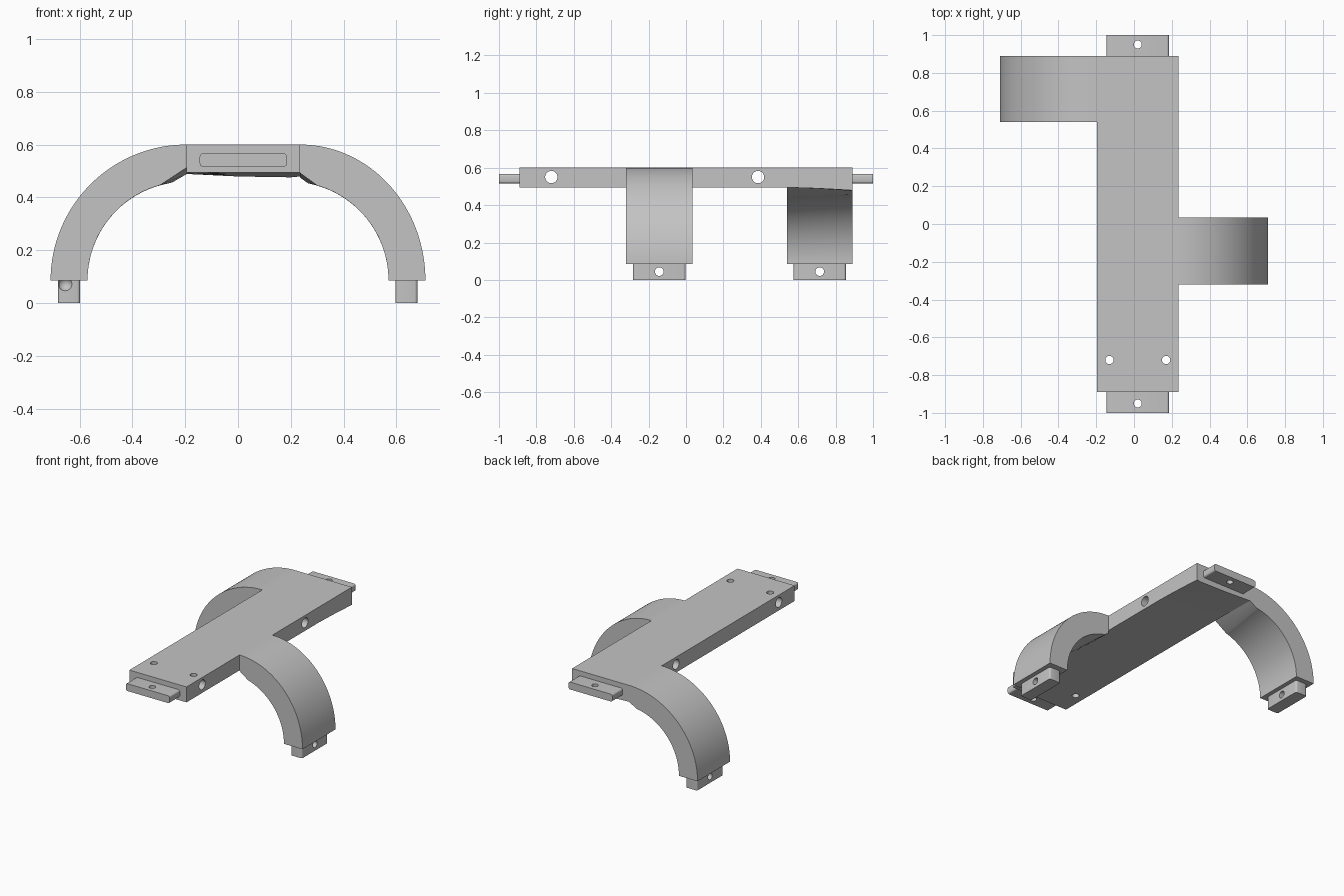
import bpy
import bmesh
import math
from mathutils import Matrix, Vector

cube = bpy.data.objects.get("Cube")
if cube:
    bpy.data.objects.remove(cube, do_unlink=True)

grey = bpy.data.materials.new("plain_grey")
grey.use_nodes = True
grey.diffuse_color = (0.55, 0.55, 0.55, 1)
grey.node_tree.nodes["Principled BSDF"].inputs["Base Color"].default_value = (0.55, 0.55, 0.55, 1)

LEFT, RIGHT = -0.195, 0.235      # side faces of the spine
TOP, UNDER = 0.6, 0.495
END = 0.89


def finish(name, bm):
    bmesh.ops.recalc_face_normals(bm, faces=bm.faces)
    mesh = bpy.data.meshes.new(name)
    bm.to_mesh(mesh)
    bm.free()
    obj = bpy.data.objects.new(name, mesh)
    bpy.context.collection.objects.link(obj)
    mesh.materials.append(grey)
    return obj


def box(name, low, high, round_axis=None, radius=0.012):
    """Box between two corners, with edges along one axis rounded."""
    low, high = Vector(low), Vector(high)
    bm = bmesh.new()
    size = Matrix.Diagonal((*(high - low), 1))
    bmesh.ops.create_cube(bm, size=1, matrix=Matrix.Translation((low + high) / 2) @ size)
    if round_axis is not None:
        edges = [e for e in bm.edges
                 if abs((e.verts[0].co - e.verts[1].co)[round_axis]) > 0.001]
        bmesh.ops.bevel(bm, geom=edges, offset=radius, segments=4, profile=0.5, affect='EDGES')
    return finish(name, bm)


def loft(name, sections):
    """Solid through matching (y, [(x, z), ...]) sections."""
    bm = bmesh.new()
    rings = [[bm.verts.new((x, y, z)) for x, z in pts] for y, pts in sections]
    for a, b in zip(rings, rings[1:]):
        for i in range(len(a)):
            j = (i + 1) % len(a)
            bm.faces.new((a[i], a[j], b[j], b[i]))
    bm.faces.new(rings[0])
    bm.faces.new(rings[-1])
    return finish(name, bm)


def drill(objects, centre, axis, radius, depth=1.0, ball=False):
    """Cut a round hole or ball-shaped recess."""
    bm = bmesh.new()
    if ball:
        bmesh.ops.create_uvsphere(bm, u_segments=32, v_segments=16, radius=radius)
    else:
        bmesh.ops.create_cone(bm, cap_ends=True, segments=32, radius1=radius,
                              radius2=radius, depth=depth)
    turn = Vector((0, 0, 1)).rotation_difference(Vector(axis)).to_matrix().to_4x4()
    bm.transform(Matrix.Translation(centre) @ turn)
    cutter = finish("hole_cutter", bm)
    cutter.hide_render = True
    for obj in objects:
        mod = obj.modifiers.new("hole", 'BOOLEAN')
        mod.operation = 'DIFFERENCE'
        mod.solver = 'EXACT'
        mod.object = cutter
        bpy.context.view_layer.objects.active = obj
        bpy.ops.object.modifier_apply(modifier=mod.name)
    bpy.data.objects.remove(cutter, do_unlink=True)


def arm_profile(side, edge, bend, joint):
    """Quarter ring whose inside ends in a straight chamfer at the spine."""
    cz, outer, inner = 0.085, TOP - 0.085, 0.375
    hub = LEFT if side < 0 else 0.195
    reach = 0.71 - abs(edge)
    steps = 40
    pts = []
    for i in range(steps + 1):
        a = math.pi / 2 * i / steps
        pts.append((edge + side * reach * math.sin(a), cz + outer * math.cos(a)))
    start = math.asin((abs(bend) - abs(hub)) / inner)
    for i in range(steps + 1):
        a = math.pi / 2 + (start - math.pi / 2) * i / steps
        pts.append((hub + side * inner * math.sin(a), cz + inner * math.cos(a)))
    pts.append((edge, joint))
    return pts


# Spine plate with thickened rear underside
spine = box("spine_plate", (LEFT, -END, UNDER), (RIGHT, END, TOP))
sections = []
for i in range(9):
    t = i / 8
    drop = 0.001 + 0.015 * t ** 1.5
    sections.append((0.54 + 0.35 * t, [
        (LEFT, UNDER + 0.01), (RIGHT, UNDER + 0.01), (RIGHT, UNDER - drop),
        (0.2, UNDER - drop * 1.2), (0, UNDER - drop), (LEFT, UNDER - drop * 0.4)]))
lip = loft("rear_underside", sections)

# Curved arms
left_arm = loft("rear_arm", [
    (0.54, arm_profile(-1, LEFT, 0.295, 0.512)),
    (END, arm_profile(-1, LEFT, 0.25, 0.488))])
right_arm = loft("middle_arm", [
    (-0.32, arm_profile(1, RIGHT, 0.3, 0.492)),
    (0.035, arm_profile(1, RIGHT, 0.265, 0.475))])

# Foot tabs under the arms
feet = []
for name, x, y in (("rear_arm_foot", -0.64, 0.715), ("middle_arm_foot", 0.638, -0.143)):
    foot = box(name, (x - 0.042, y - 0.14, 0), (x + 0.042, y + 0.14, 0.086), round_axis=2)
    drill([foot], (x, y, 0.044), (1, 0, 0), 0.023)
    feet.append(foot)

# End tabs on the spine
tabs = []
for name, side in (("front_tab", -1), ("back_tab", 1)):
    ys = sorted((side * (END - 0.005), side * 1.0))
    tab = box(name, (-0.145, ys[0], 0.516), (0.185, ys[1], 0.566), round_axis=1)
    drill([tab], (0.02, side * 0.95, 0.54), (0, 0, 1), 0.021)
    tabs.append(tab)

# Cross holes and screw holes in the spine
for y in (-0.72, 0.385):
    drill([spine], (0.02, y, 0.55), (1, 0, 0), 0.033)
for x in (-0.13, 0.17):
    drill([spine], (x, -0.72, 0.55), (0, 0, 1), 0.022)

# Ball recess where the rear arm meets its foot
drill([left_arm, feet[0]], (-0.655, 0.565, 0.072), (0, 1, 0), 0.028, ball=True)

# Smooth curves, sharp edges
for obj in [spine, lip, left_arm, right_arm] + feet + tabs:
    bpy.ops.object.select_all(action='DESELECT')
    obj.select_set(True)
    bpy.context.view_layer.objects.active = obj
    bpy.ops.object.shade_smooth_by_angle(angle=math.radians(30))
